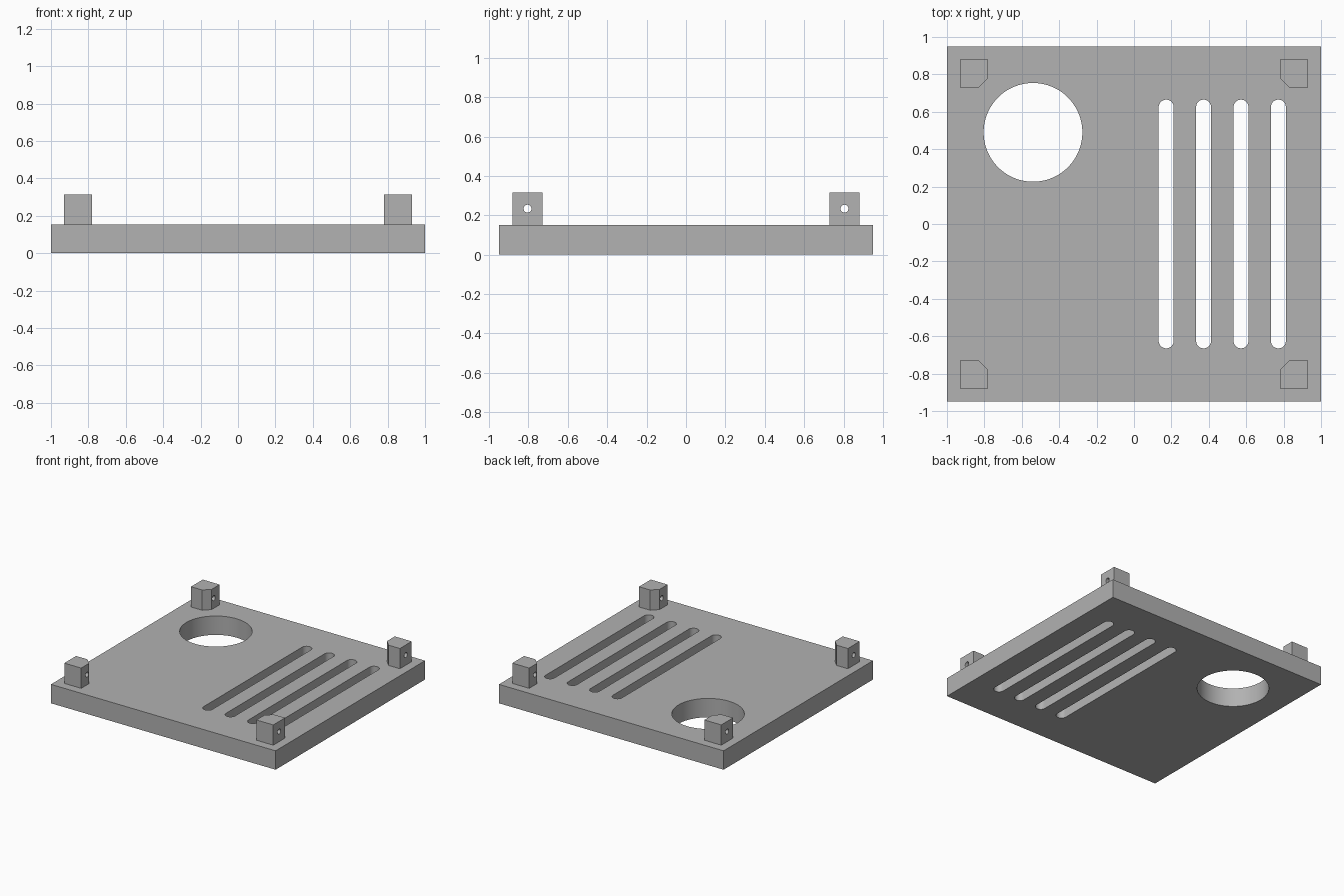
import bpy, bmesh
from math import sin, cos, pi, radians

cube = bpy.data.objects.get("Cube")
if cube:
    bpy.data.objects.remove(cube, do_unlink=True)

grey = bpy.data.materials.new("plain grey")
grey.use_nodes = True
colour = (0.445, 0.445, 0.445, 1)
grey.diffuse_color = colour
grey.node_tree.nodes["Principled BSDF"].inputs["Base Color"].default_value = colour

PLATE_TOP, POST_TOP = 0.152, 0.315


def prism(name, outline, z0, z1):
    """Extrude a flat outline from z0 up to z1."""
    bm = bmesh.new()
    face = bm.faces.new([bm.verts.new((x, y, z0)) for x, y in outline])
    top = bmesh.ops.extrude_face_region(bm, geom=[face])["geom"]
    verts = [v for v in top if isinstance(v, bmesh.types.BMVert)]
    bmesh.ops.translate(bm, verts=verts, vec=(0, 0, z1 - z0))
    bmesh.ops.recalc_face_normals(bm, faces=bm.faces)
    mesh = bpy.data.meshes.new(name)
    bm.to_mesh(mesh)
    bm.free()
    mesh.materials.append(grey)
    obj = bpy.data.objects.new(name, mesh)
    bpy.context.collection.objects.link(obj)
    return obj


def rounded(cx, cy, r, half=0, n=64):
    """Circle, or a slot along y when half (straight half length) is set."""
    angles = [2 * pi * (i + 0.5) / n for i in range(n)]
    return [(cx + r * cos(a), cy + r * sin(a) + (half if a < pi else -half))
            for a in angles]


def activate(obj):
    bpy.ops.object.select_all(action="DESELECT")
    obj.select_set(True)
    bpy.context.view_layer.objects.active = obj


def cut(obj, cutter):
    cutter.hide_render = True
    mod = obj.modifiers.new("cut", "BOOLEAN")
    mod.operation, mod.solver, mod.object = "DIFFERENCE", "EXACT", cutter
    activate(obj)
    bpy.ops.object.modifier_apply(modifier=mod.name)
    bpy.data.objects.remove(cutter, do_unlink=True)


def finish(obj):
    activate(obj)
    bpy.ops.object.shade_smooth_by_angle(angle=radians(30))


# Base plate with a round opening and four long slots
plate = prism("base_plate", [(-1, -0.95), (1, -0.95), (1, 0.95), (-1, 0.95)], 0, PLATE_TOP)
cut(plate, prism("round_cutter", rounded(-0.54, 0.49, 0.264, n=96), -0.1, 0.3))
for i in range(4):
    x = 0.172 + 0.2 * i
    cut(plate, prism("slot_cutter", rounded(x, 0, 0.04, 0.625, 32), -0.1, 0.3))
finish(plate)

# Corner posts, chamfered on the inner corner and drilled sideways
post_outline = [(0.78, 0.88), (0.78, 0.78), (0.83, 0.73), (0.93, 0.73), (0.93, 0.88)]
for side, sx in (("left", 1), ("right", -1)):
    for end, sy in (("front", -1), ("back", 1)):
        outline = [(x * sx, y * sy) for x, y in post_outline]
        post = prism(f"{end}_{side}_post", outline, PLATE_TOP, POST_TOP)
        drill = prism("drill_cutter", rounded(0, 0, 0.02, n=24), -0.2, 0.2)
        drill.rotation_euler = (0, pi / 2, 0)
        drill.location = (0.855 * sx, 0.805 * sy, 0.234)
        bpy.context.view_layer.update()
        cut(post, drill)
        finish(post)
